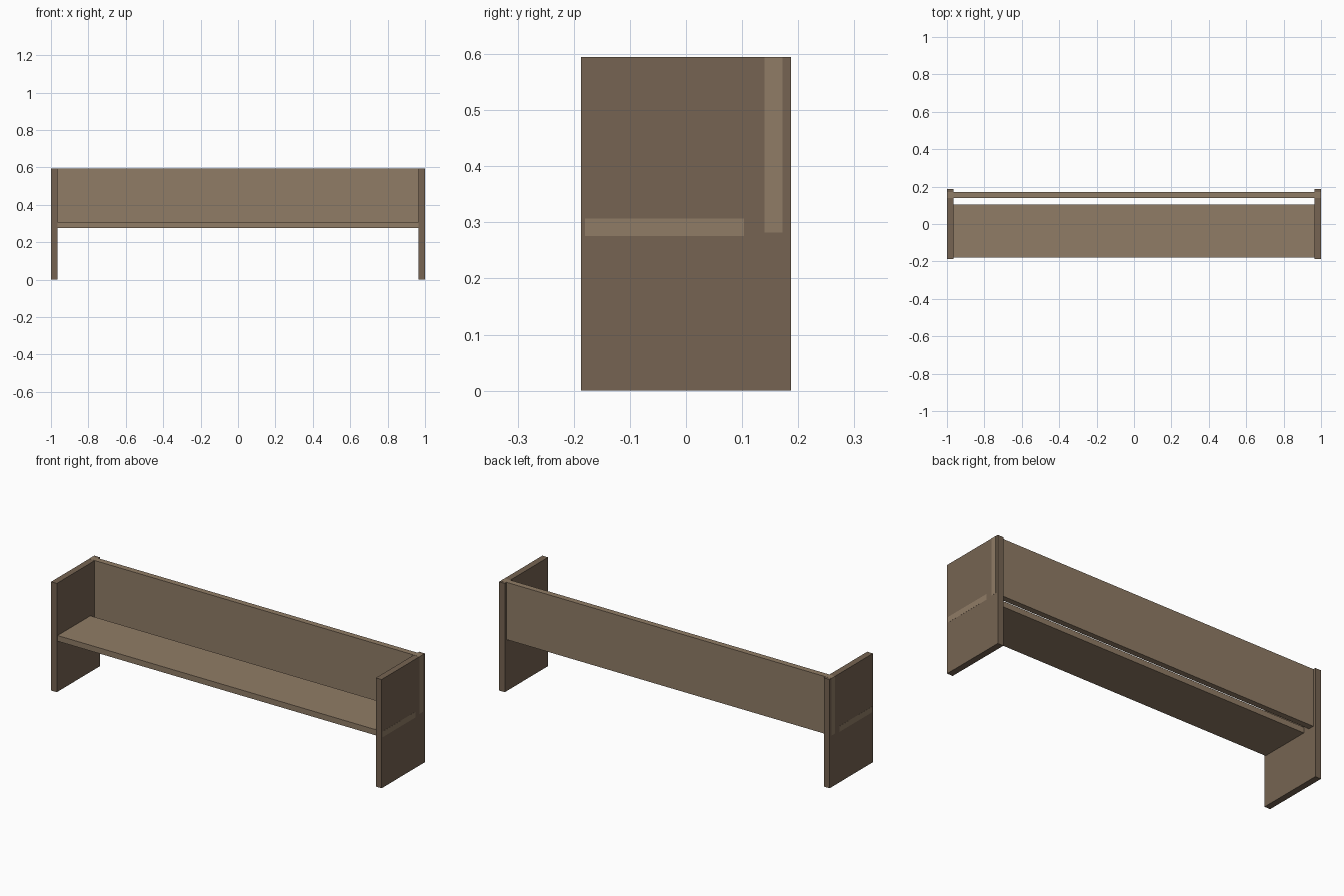
import bpy

if "Cube" in bpy.data.objects:
    bpy.data.objects.remove(bpy.data.objects["Cube"])


def material(name, rgb):
    m = bpy.data.materials.new(name)
    m.diffuse_color = (*rgb, 1)
    m.use_nodes = True
    m.node_tree.nodes["Principled BSDF"].inputs["Base Color"].default_value = m.diffuse_color
    return m


def board(name, lo, hi, mat):
    """Box spanning two opposite corners."""
    bpy.ops.mesh.primitive_cube_add(size=1, location=[(a + b) / 2 for a, b in zip(lo, hi)])
    ob = bpy.context.object
    ob.name = name
    ob.scale = [b - a for a, b in zip(lo, hi)]
    bpy.ops.object.transform_apply(location=False, rotation=False, scale=True)
    ob.data.materials.append(mat)
    return ob


dark_wood = material("dark_wood", (0.18, 0.127, 0.084))
light_wood = material("light_wood", (0.279, 0.202, 0.133))

# End panels that act as legs and armrests
for side, x0, x1 in (("left", -0.9995, -0.965), ("right", 0.965, 0.9995)):
    board(side + "_end_panel", (x0, -0.187, 0), (x1, 0.187, 0.5945), dark_wood)

# Seat and backrest run through the panels, with their ends showing outside
board("seat", (-1, -0.18, 0.276), (1, 0.103, 0.307), light_wood)
board("backrest", (-1, 0.14, 0.282), (1, 0.172, 0.595), light_wood)
